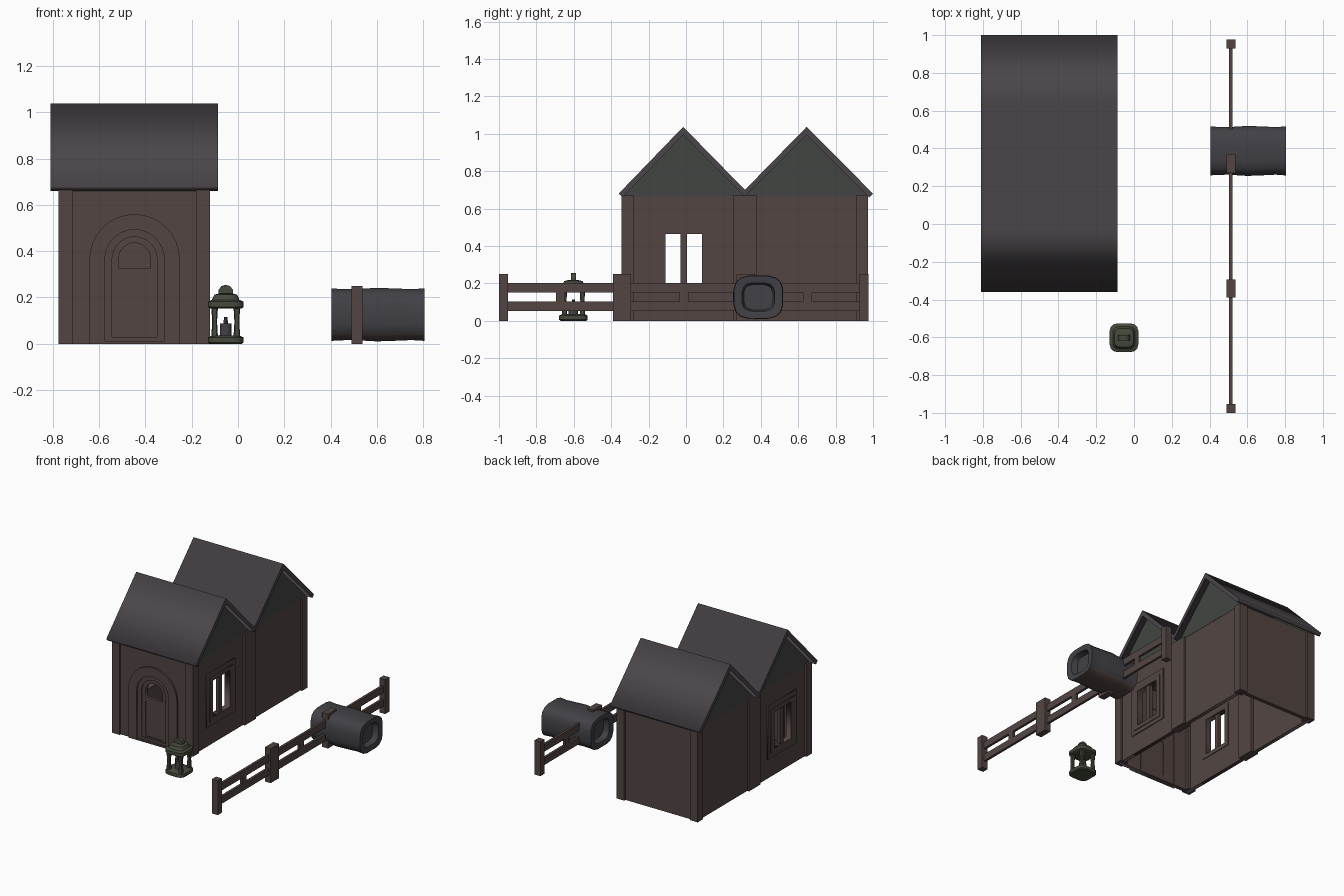
import bpy, bmesh, math
from mathutils import Matrix
from math import sin, cos, pi

if "Cube" in bpy.data.objects:
    bpy.data.objects.remove(bpy.data.objects["Cube"])


def mat(name, col):
    m = bpy.data.materials.new(name)
    m.diffuse_color = (*col, 1)
    m.use_nodes = True
    m.node_tree.nodes["Principled BSDF"].inputs["Base Color"].default_value = m.diffuse_color
    return m


BROWN = mat("dark_wood", (0.085, 0.06, 0.055))
ROOF = mat("roof_slate", (0.07, 0.06, 0.068))
GABLE = mat("gable_grey", (0.055, 0.06, 0.055))
IRON = mat("green_iron", (0.06, 0.068, 0.045))
LOG = mat("log_bark", (0.055, 0.052, 0.062))


def add(name, me, m):
    ob = bpy.data.objects.new(name, me)
    bpy.context.collection.objects.link(ob)
    me.materials.clear()
    me.materials.append(m)
    return ob


def box(name, x0, x1, y0, y1, z0, z1, m=BROWN):
    bm = bmesh.new()
    bmesh.ops.create_cube(bm, size=1, matrix=Matrix.Translation(((x0+x1)/2, (y0+y1)/2, (z0+z1)/2))
                          @ Matrix.Diagonal((x1-x0, y1-y0, z1-z0, 1)))
    me = bpy.data.meshes.new(name)
    bm.to_mesh(me)
    bm.free()
    return add(name, me, m)


def plate(name, outlines, axis, a, b, m=BROWN):
    """Filled 2D outlines (later ones are holes) extruded along axis from a to b."""
    cu = bpy.data.curves.new(name, 'CURVE')
    cu.dimensions, cu.fill_mode, cu.extrude = '2D', 'BOTH', abs(b - a) / 2
    for pts in outlines:
        s = cu.splines.new('POLY')
        s.points.add(len(pts) - 1)
        for p, (u, v) in zip(s.points, pts):
            p.co = (u, v, 0, 1)
        s.use_cyclic_u = True
    tmp = bpy.data.objects.new("tmp", cu)
    bpy.context.collection.objects.link(tmp)
    dg = bpy.context.evaluated_depsgraph_get()
    me = bpy.data.meshes.new_from_object(tmp.evaluated_get(dg))
    bpy.data.objects.remove(tmp)
    mid = (a + b) / 2
    if axis == 'x':
        M = Matrix.Translation((mid, 0, 0)) @ Matrix.Rotation(pi/2, 4, 'Z') @ Matrix.Rotation(pi/2, 4, 'X')
    else:
        M = Matrix.Translation((0, mid, 0)) @ Matrix.Rotation(pi/2, 4, 'X')
    me.transform(M)
    bm = bmesh.new()
    bm.from_mesh(me)
    bmesh.ops.remove_doubles(bm, verts=bm.verts, dist=1e-5)
    bmesh.ops.recalc_face_normals(bm, faces=bm.faces)
    bm.to_mesh(me)
    bm.free()
    me.name = name
    return add(name, me, m)


def rect(u0, u1, v0, v1):
    return [(u0, v0), (u1, v0), (u1, v1), (u0, v1)]


def arch(cx, r, z0, z1, n=16):
    return [(cx - r, z0), (cx + r, z0)] + [(cx + r*cos(pi*i/n), z1 + r*sin(pi*i/n)) for i in range(n + 1)]


def loft(name, rings, axis, centre, m, n=16, e=0.5):
    """Skin rounded-square rings (position, half_u, half_v) along an axis."""
    bm = bmesh.new()
    loops = []
    for p, hu, hv in rings:
        lp = []
        for i in range(n):
            t = 2*pi*(i + .5)/n
            u = math.copysign(abs(cos(t))**e, cos(t))*hu + centre[0]
            v = math.copysign(abs(sin(t))**e, sin(t))*hv + centre[1]
            lp.append(bm.verts.new((p, u, v) if axis == 'x' else (u, v, p)))
        loops.append(lp)
    for A, B in zip(loops, loops[1:]):
        for i in range(n):
            bm.faces.new((A[i], A[(i+1) % n], B[(i+1) % n], B[i]))
    bm.faces.new(loops[0])
    bm.faces.new(loops[-1])
    bmesh.ops.recalc_face_normals(bm, faces=bm.faces)
    me = bpy.data.meshes.new(name)
    bm.to_mesh(me)
    bm.free()
    me.shade_smooth()
    me.set_sharp_from_angle(angle=math.radians(35))
    return add(name, me, m)


# --- House: side walls, windows, gables and posts, mirrored about its centre
CX = -0.4475
for s, side in ((1, "right"), (-1, "left")):
    def X(d):
        return CX + s*d
    opening = rect(-.11, .085, .20, .465)
    plate(side + "_wall", [rect(-.33, .955, 0, .67), opening], 'x', X(.285), X(.313))
    plate(side + "_window_trim", [rect(-.178, .153, .14, .53), rect(-.146, .121, .17, .495)], 'x', X(.31), X(.319))
    plate(side + "_window_frame", [rect(-.146, .121, .17, .495), opening], 'x', X(.28), X(.324))
    lo, hi = sorted((X(.29), X(.316)))
    box(side + "_window_mullion", lo, hi, -.03, .005, .2, .465)
    for i, y in enumerate((-.015, .645)):
        plate(f"{side}_gable_{i}", [[(y-.33, .665), (y+.33, .665), (y, .995)]], 'x', X(.285), X(.315), GABLE)
    lo, hi = sorted((X(.265), X(.3275)))
    for i, (y0, y1) in enumerate(((-.345, -.28), (.25, .38), (.91, .972))):
        box(f"{side}_post_{i}", lo, hi, y0, y1, 0, .67)

# --- Front and back walls with the arched door
DX = -.447
plate("front_wall", [rect(-.76, -.135, 0, .67), arch(DX, .16, .01, .365)], 'y', -.333, -.305)
box("back_wall", -.76, -.135, .93, .958, 0, .67)
plate("door_arch", [arch(DX, .195, 0, .365), arch(DX, .128, .012, .365)], 'y', -.345, -.31)
window = arch(DX, .068, .325, .368)
panel = rect(DX-.068, DX+.068, .04, .295)
plate("door", [arch(DX, .13, .005, .365), arch(DX, .097, .03, .365)], 'y', -.336, -.305)
plate("door_leaf", [arch(DX, .1, .02, .365), window, panel], 'y', -.328, -.305)
box("door_panel", DX-.075, DX+.075, -.322, -.308, .035, .3)

# --- Double ridged roof
plate("roof", [[(-.36, .68), (-.015, 1.037), (.315, .70), (.645, 1.037), (1.0, .68), (.98, .66),
                (.645, .993), (.315, .665), (-.015, .993), (-.34, .66)]], 'x', -.81, -.087, ROOF)

# --- Fence
posts = ((-1, -.953), (-.39, -.293), (.27, .37), (.928, .977))
for i, (y0, y1) in enumerate(posts):
    box(f"fence_post_{i}", .49, .537, y0, y1, 0, .25)
for i in range(3):
    y0, y1 = posts[i][1], posts[i+1][0]
    for j, z in enumerate((.053, .15)):
        box(f"fence_rail_{i}_{j}", .504, .522, y0 - .01, y1 + .01, z, z + .051)
    yc = (y0 + y1) / 2
    box(f"fence_slat_{i}", .504, .522, yc - .024, yc + .024, .1, .155)

# --- Hollow-ended log with a brown underside
shape = [(.45, .58), (.41, .66), (.405, .8), (.405, .98), (.44, .96), (.50, .95), (.60, 1.0),
         (.70, .97), (.75, .95), (.805, .98), (.805, .8), (.80, .66), (.76, .58)]
log = loft("log", [(x, .134*f, .117*f) for x, f in shape], 'x', (.387, .126), LOG, e=.6)
log.data.materials.append(BROWN)
for p in log.data.polygons:
    if p.normal.z < -.4 and p.center.z < .1:
        p.material_index = 1

# --- Lantern
LX, LY = -.053, -.602
loft("lantern_base", [(0, .07, .07), (.006, .077, .077), (.028, .077, .077), (.036, .06, .06)], 'z', (LX, LY), IRON)
loft("lantern_cap", [(.153, .07, .07), (.158, .077, .077), (.182, .077, .077), (.19, .06, .06),
                     (.212, .05, .05), (.217, .03, .03)], 'z', (LX, LY), IRON)
for i, (a, b) in enumerate(((-1, -1), (1, -1), (1, 1), (-1, 1))):
    loft(f"lantern_pillar_{i}", [(.03, .015, .015), (.095, .011, .011), (.16, .015, .015)], 'z',
         (LX + a*.048, LY + b*.048), IRON, n=8)
loft("candle", [(.03, .027, .027), (.088, .025, .025)], 'z', (LX, LY), LOG, n=12, e=1)
loft("candle_wick", [(.085, .011, .011), (.115, .008, .008)], 'z', (LX, LY), LOG, n=8, e=1)
plate("lantern_handle", [[(LX + .033*cos(pi*(i+.5)/5), .222 + .033*sin(pi*(i+.5)/5)) for i in range(10)]],
      'y', LY - .014, LY + .014, IRON)
